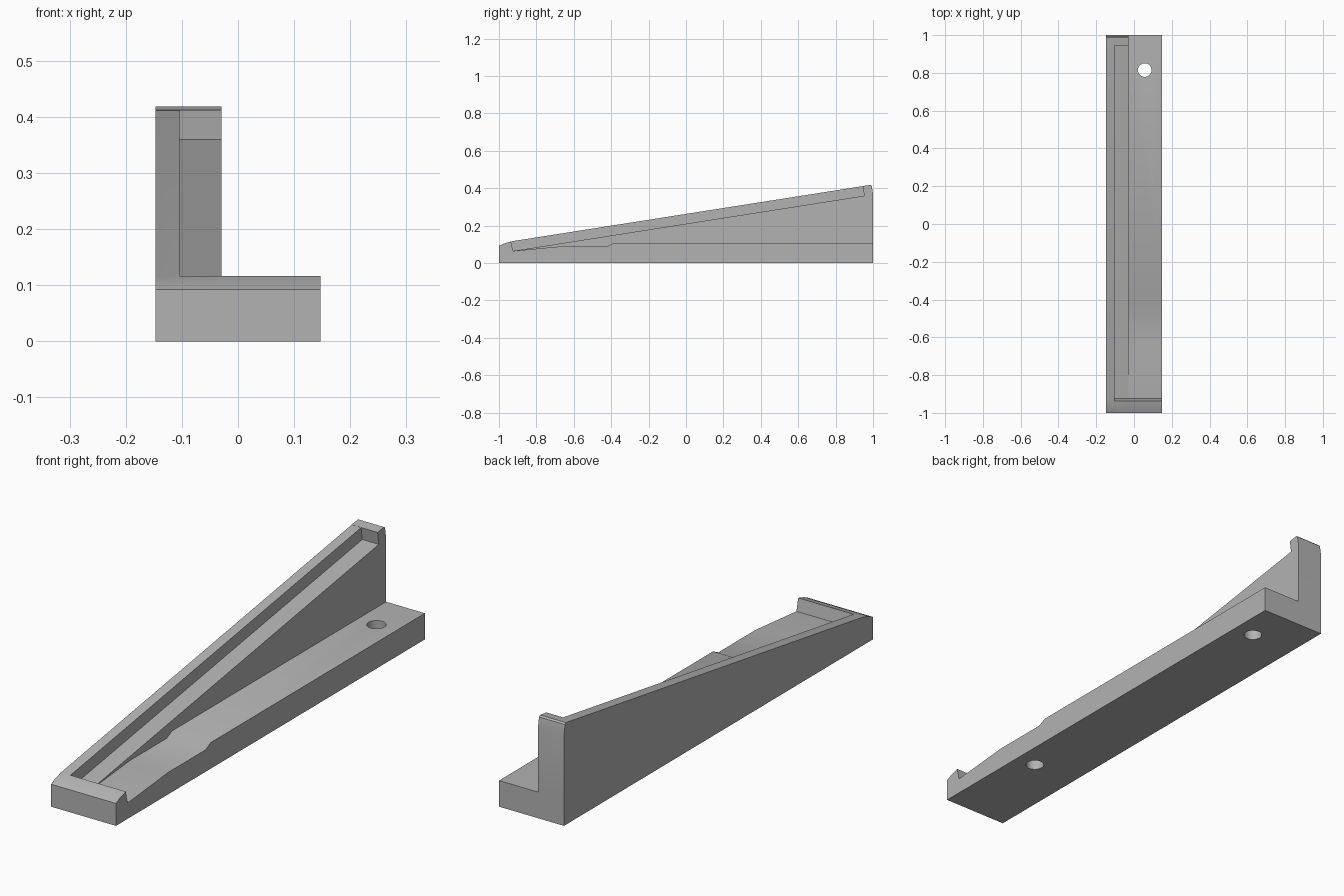
import bpy
import bmesh
from math import radians

cube = bpy.data.objects.get("Cube")
if cube:
    bpy.data.objects.remove(cube, do_unlink=True)

grey = bpy.data.materials.new("plain grey")
grey.use_nodes = True
colour = (0.45, 0.45, 0.45, 1)
grey.diffuse_color = colour
grey.node_tree.nodes["Principled BSDF"].inputs["Base Color"].default_value = colour

LEFT, RIGHT = -0.147, 0.147      # outer sides
WALL, LEDGE = -0.104, -0.029     # inner faces of the rim and the sloped ledge


def slab(name, profile, x0, x1):
    """Extrude a side profile (y, z) from x0 to x1."""
    bm = bmesh.new()
    face = bm.faces.new([bm.verts.new((x0, y, z)) for y, z in profile])
    ext = bmesh.ops.extrude_face_region(bm, geom=[face])
    moved = [v for v in ext["geom"] if isinstance(v, bmesh.types.BMVert)]
    bmesh.ops.translate(bm, verts=moved, vec=(x1 - x0, 0, 0))
    bmesh.ops.recalc_face_normals(bm, faces=bm.faces)
    mesh = bpy.data.meshes.new(name)
    bm.to_mesh(mesh)
    bm.free()
    mesh.materials.append(grey)
    obj = bpy.data.objects.new(name, mesh)
    bpy.context.collection.objects.link(obj)
    return obj


def combine(target, tool, operation):
    """Apply a boolean and discard the tool."""
    bpy.context.view_layer.objects.active = target
    mod = target.modifiers.new("combine", "BOOLEAN")
    mod.operation, mod.solver, mod.object = operation, "EXACT", tool
    bpy.ops.object.modifier_apply(modifier=mod.name)
    bpy.data.objects.remove(tool, do_unlink=True)


# Shared outlines: front lip, pocket corner and raised back end
lip = [(-1, 0), (-1, 0.092), (-0.975, 0.104), (-0.936, 0.116)]
pocket = (-0.925, 0.065)
back = [(0.987, 0.418), (0.993, 0.412), (1, 0.37), (1, 0)]

# Base with stepped top, sloped ledge with end stop, and full-height rim
base = slab("wedge_bracket", lip + [pocket, (-0.66, 0.09), (-0.42, 0.09),
            (-0.385, 0.107), (1, 0.107), (1, 0)], LEFT, RIGHT)
ledge = slab("sloped_ledge", lip + [pocket, (0.953, 0.36), (0.945, 0.412)] + back,
             LEFT, LEDGE)
rim = slab("side_rim", lip + back, LEFT, WALL)
combine(base, ledge, "UNION")
combine(base, rim, "UNION")

# Screw holes: a through hole at the back, a blind one from below at the front
for y, top in ((0.815, 0.2), (-0.555, 0.065)):
    depth = top + 0.1
    bpy.ops.mesh.primitive_cylinder_add(vertices=32, radius=0.036, depth=depth,
                                        location=(0.057, y, top - depth / 2))
    hole = bpy.context.object
    hole.hide_render = True
    hole.data.materials.append(grey)
    combine(base, hole, "DIFFERENCE")

# Smooth the soft bends, keep the corners sharp
bpy.ops.object.select_all(action="DESELECT")
base.select_set(True)
bpy.context.view_layer.objects.active = base
bpy.ops.object.shade_smooth_by_angle(angle=radians(30))
